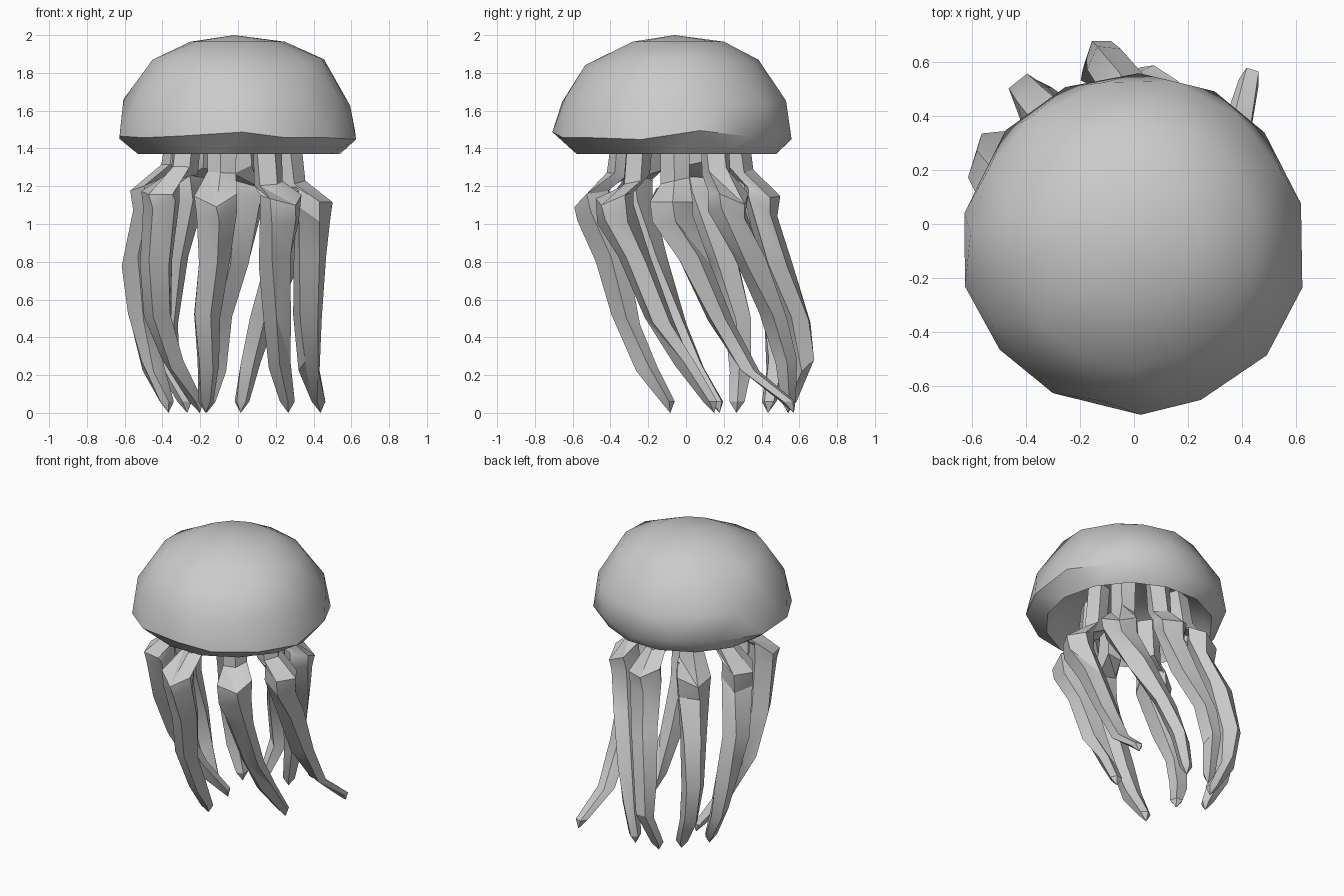
import bpy, bmesh, math, random
from mathutils import Vector

random.seed(4)
cube = bpy.data.objects.get("Cube")
if cube:
    bpy.data.objects.remove(cube)

grey = bpy.data.materials.new("pale grey")
grey.use_nodes = True
grey.diffuse_color = (0.6, 0.6, 0.6, 1)
grey.node_tree.nodes["Principled BSDF"].inputs["Base Color"].default_value = (0.6, 0.6, 0.6, 1)


def finish(bm, name, angle):
    bmesh.ops.recalc_face_normals(bm, faces=bm.faces)
    mesh = bpy.data.meshes.new(name)
    bm.to_mesh(mesh)
    bm.free()
    mesh.materials.append(grey)
    obj = bpy.data.objects.new(name, mesh)
    bpy.context.collection.objects.link(obj)
    bpy.ops.object.select_all(action='DESELECT')
    obj.select_set(True)
    bpy.context.view_layer.objects.active = obj
    bpy.ops.object.shade_smooth_by_angle(angle=math.radians(angle))


def bridge(bm, a, b, flip):
    # Triangle strip between two rings of equal count
    n = len(a)
    for i in range(n):
        j = (i + 1) % n
        if flip:
            bm.faces.new((a[i], a[j], b[j]))
            bm.faces.new((a[i], b[j], b[i]))
        else:
            bm.faces.new((a[i], a[j], b[i]))
            bm.faces.new((a[j], b[j], b[i]))


def fan(bm, ring, tip):
    for i in range(len(ring)):
        bm.faces.new((ring[i], ring[(i + 1) % len(ring)], tip))


# Bell: staggered rings from the crown down, over the rim and up into the hollow
SIDES = 14
bell_rings = [  # radius, height, centre y
    (0.25, 1.965, -0.04), (0.46, 1.85, -0.07), (0.6, 1.65, -0.06),
    (0.638, 1.47, -0.07), (0.535, 1.37, -0.05), (0.49, 1.44, -0.05), (0.32, 1.56, -0.05)]
bm = bmesh.new()
rings = []
for k, (r, z, cy) in enumerate(bell_rings):
    ring = []
    for i in range(SIDES):
        a = 2 * math.pi * (i + 0.5 * min(k, 4)) / SIDES
        if 0 < k < 4:
            a += random.uniform(-0.05, 0.05)
        dz = random.uniform(-0.025, 0.025) if 0 < k < 4 else 0
        rr = r * random.uniform(0.985, 1.015)
        ring.append(bm.verts.new((rr * math.cos(a), cy + rr * math.sin(a), z + dz)))
    rings.append(ring)
for k in range(len(rings) - 1):
    bridge(bm, rings[k], rings[k + 1], k >= 4)
fan(bm, rings[0], bm.verts.new((-0.02, -0.06, 2.0)))
fan(bm, rings[-1], bm.verts.new((0, -0.05, 1.6)))
finish(bm, "bell", 36)

# Tentacles: half sizes (across, outward) shared by all
SIZES = ((0.085, 0.07), (0.08, 0.075), (0.12, 0.1), (0.115, 0.095),
         (0.09, 0.09), (0.075, 0.08), (0.06, 0.06), (0.042, 0.04))


def tentacle(name, knee, upper, middle, lower, tip):
    shelf = knee[2]
    knee = Vector(knee[:2])
    out = knee.normalized()
    across = Vector((-out.y, out.x))
    neck = knee * 0.64
    path = [neck, neck * 1.1, knee, knee * 0.98,
            Vector(upper), Vector(middle), Vector(lower), Vector(tip)]
    heights = (1.53, shelf + 0.1, shelf, shelf - 0.09, 0.8, 0.5, 0.25, 0.06)
    bm = bmesh.new()
    rings = []
    for k, (c, z, (w, d)) in enumerate(zip(path, heights, SIZES)):
        ring = []
        for i in range(5):
            a = 2 * math.pi * i / 5 + 0.12 * k
            p = c + out * d * math.cos(a) + across * w * math.sin(a)
            dz = random.uniform(-0.035, 0.035) if 0 < k < 7 else 0
            if k in (2, 3):  # the shelf slopes down outward
                dz -= 0.04 * math.cos(a)
            ring.append(bm.verts.new((p.x, p.y, z + dz)))
        rings.append(ring)
    for k in range(len(rings) - 1):
        bridge(bm, rings[k], rings[k + 1], k % 2)
    fan(bm, rings[0], bm.verts.new((path[0].x, path[0].y, 1.54)))
    end = path[-1] + (path[-1] - path[-2]) * 0.15
    fan(bm, rings[-1], bm.verts.new((end.x, end.y, 0.0)))
    finish(bm, name, 28)


tentacle("front_right_tentacle", (-0.12, -0.49, 1.15), (-0.13, -0.39), (-0.17, -0.32), (-0.16, -0.21), (-0.17, -0.1))
tentacle("front_left_tentacle", (0.23, -0.38, 1.13), (0.2, -0.27), (0.21, -0.14), (0.22, 0.0), (0.26, 0.13))
tentacle("left_tentacle", (0.4, -0.08, 1.13), (0.38, 0.04), (0.37, 0.18), (0.38, 0.33), (0.43, 0.54))
tentacle("back_left_tentacle", (0.32, 0.23, 1.17), (0.23, 0.34), (0.13, 0.46), (0.06, 0.53), (0.02, 0.54))
tentacle("back_tentacle", (0.03, 0.4, 1.18), (-0.02, 0.48), (-0.1, 0.59), (-0.12, 0.63), (-0.16, 0.55))
tentacle("back_right_tentacle", (-0.28, 0.33, 1.19), (-0.35, 0.42), (-0.39, 0.48), (-0.36, 0.48), (-0.28, 0.44))
tentacle("right_tentacle", (-0.47, 0.08, 1.2), (-0.53, 0.2), (-0.51, 0.28), (-0.46, 0.29), (-0.38, 0.27))
tentacle("right_front_tentacle", (-0.41, -0.29, 1.18), (-0.43, -0.19), (-0.42, -0.07), (-0.34, 0.04), (-0.22, 0.16))
